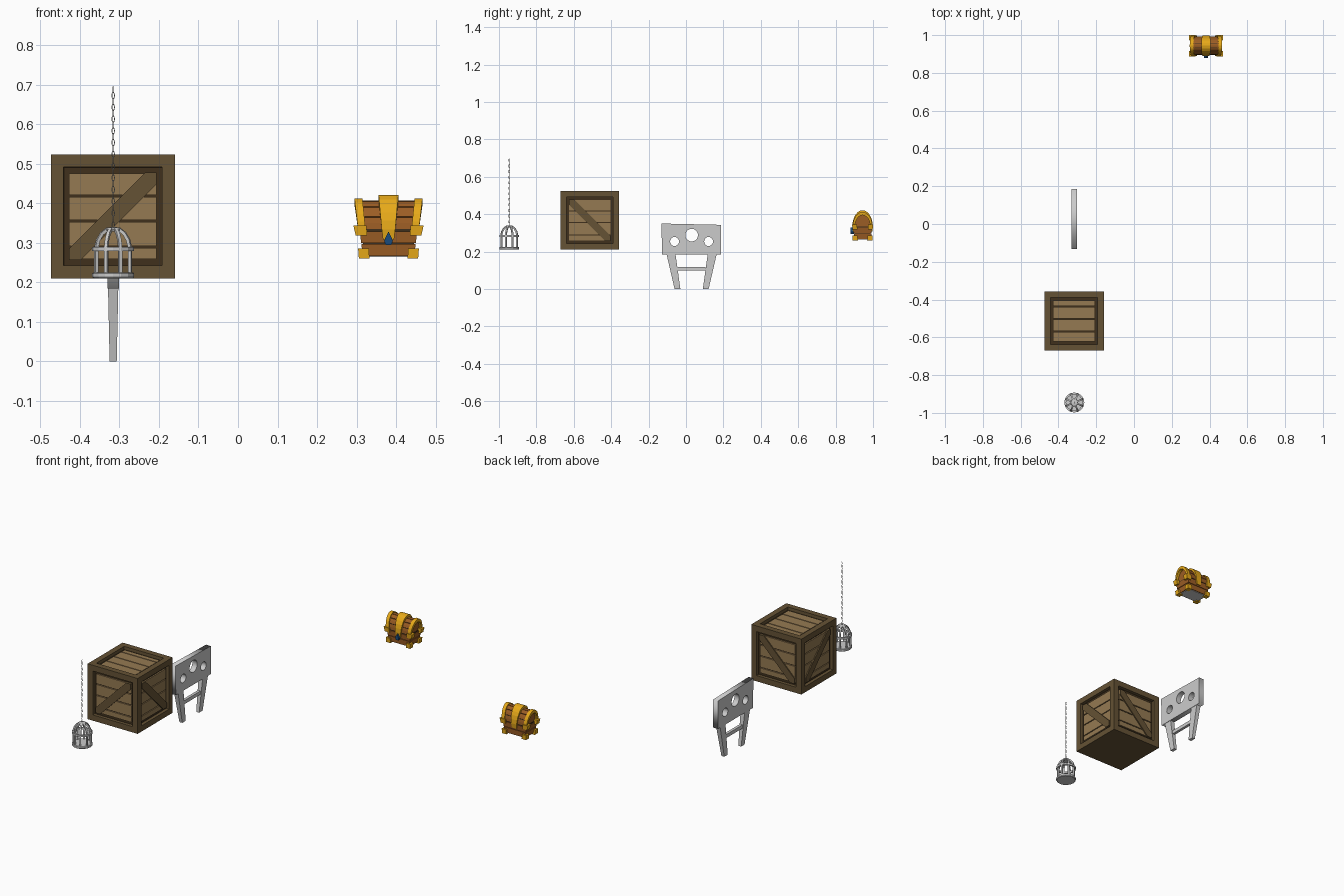
import bpy, bmesh
from math import sin, cos, pi, radians
from mathutils import Matrix, Vector

if "Cube" in bpy.data.objects:
    bpy.data.objects.remove(bpy.data.objects["Cube"])


def material(name, rgb):
    m = bpy.data.materials.new(name)
    m.diffuse_color = (*rgb, 1)
    m.use_nodes = True
    m.node_tree.nodes["Principled BSDF"].inputs["Base Color"].default_value = m.diffuse_color
    return m


FRAME = material("dark_timber", (0.13, 0.085, 0.035))
PLANK = material("light_timber", (0.30, 0.195, 0.085))
GAP = material("gap_shadow", (0.05, 0.03, 0.012))
WOOD = material("chest_wood", (0.33, 0.11, 0.018))
GOLD = material("gold", (0.80, 0.40, 0.01))
BLUE = material("lock_blue", (0.01, 0.07, 0.20))


def finish(name, bm, *mats, at=(0, 0, 0)):
    bmesh.ops.recalc_face_normals(bm, faces=bm.faces)
    me = bpy.data.meshes.new(name)
    bm.to_mesh(me)
    bm.free()
    for m in mats:
        me.materials.append(m)
    ob = bpy.data.objects.new(name, me)
    ob.location = at
    bpy.context.collection.objects.link(ob)
    return ob


def loft(bm, rings, closed=False):
    """Skin a row of equal point loops; cap the ends unless closed."""
    vs = [[bm.verts.new(p) for p in r] for r in rings]
    n = len(vs[0])
    for i in range(len(vs) - (0 if closed else 1)):
        a, b = vs[i], vs[(i + 1) % len(vs)]
        for j in range(n):
            bm.faces.new((a[j], a[(j + 1) % n], b[(j + 1) % n], b[j]))
    if not closed:
        bm.faces.new(vs[0][::-1])
        bm.faces.new(vs[-1])


def rect(x0, x1, y0, y1, z):
    return [(x0, y0, z), (x1, y0, z), (x1, y1, z), (x0, y1, z)]


def box(bm, x0, x1, y0, y1, z0, z1):
    loft(bm, [rect(x0, x1, y0, y1, z0), rect(x0, x1, y0, y1, z1)])


# ---- crate: cube with recessed panels, planks and braces
CRATE = (-0.317, -0.514, 0.367)
bm = bmesh.new()
bmesh.ops.create_cube(bm, size=0.314)
bm.normal_update()
panels = [f for f in bm.faces if f.normal.z > -0.5]
bmesh.ops.inset_individual(bm, faces=panels, thickness=0.046)
bmesh.ops.inset_individual(bm, faces=panels, thickness=0.0005, depth=-0.018)
for f in panels:
    f.material_index = 1
finish("crate_frame", bm, FRAME, GAP, at=CRATE)


def slab(bm, M, pts, d0, d1):
    loft(bm, [[M @ Vector((x, -d, z)) for x, z in pts] for d in (d0, d1)])


planks, braces = bmesh.new(), bmesh.new()
H, E, G = 0.1105, 0.029, 0.0025
sides = [Matrix.Rotation(k * pi / 2, 3, 'Z') for k in range(4)]
top = Matrix.Rotation(-pi / 2, 3, 'X')
for M in sides + [top]:
    cuts = [-H, -0.055, 0.01, 0.078, H] if M is top else [-H, -0.078, -0.012, 0.051, H]
    for a, b in zip(cuts, cuts[1:]):
        a, b = a + G, b - G
        slab(planks, M, [(-H, a), (H, a), (H, b), (-H, b)], 0.138, 0.147)
for M, s in zip(sides, (1, -1, -1, 1)):
    diag = [(-H, E - H), (-H, -H), (E - H, -H), (H, H - E), (H, H), (H - E, H)]
    slab(braces, M, [(s * x, z) for x, z in diag], 0.138, 0.153)
finish("crate_planks", planks, PLANK, at=CRATE)
finish("crate_braces", braces, FRAME, at=CRATE)

# ---- pillory board: filled outline with three holes
cu = bpy.data.curves.new("pillory_board", 'CURVE')
cu.dimensions, cu.fill_mode, cu.extrude = '2D', 'BOTH', 0.015


def circle(cx, cz, r, n=20):
    return [(cx + r * cos(2 * pi * i / n), cz + r * sin(2 * pi * i / n)) for i in range(n)]


outline = [(-0.127, 0.184), (0.186, 0.184), (0.186, 0.343), (-0.132, 0.350)]
for pts in (outline, circle(0.03, 0.288, 0.034), circle(-0.061, 0.254, 0.024), circle(0.121, 0.254, 0.024)):
    sp = cu.splines.new('POLY')
    sp.points.add(len(pts) - 1)
    for p, q in zip(sp.points, pts):
        p.co = (*q, 0, 1)
    sp.use_cyclic_u = True
board = bpy.data.objects.new("pillory_board", cu)
board.location.x = -0.316
board.rotation_euler = (pi / 2, 0, pi / 2)
bpy.context.collection.objects.link(board)
bpy.context.view_layer.objects.active = board
board.select_set(True)
bpy.ops.object.convert(target='MESH')

# pillory legs and crossbar
bm = bmesh.new()
for s in (-1, 1):
    loft(bm, [rect(-0.009, 0.009, s * 0.060, s * 0.091, 0),
              rect(-0.013, 0.013, s * 0.086, s * 0.134, 0.186)])
finish("pillory_legs", bm, at=(-0.316, 0.03, 0))
bm = bmesh.new()
box(bm, -0.008, 0.008, -0.075, 0.075, 0.098, 0.118)
finish("pillory_crossbar", bm, at=(-0.316, 0.03, 0))

# ---- hanging cage
CAGE = (-0.316, -0.945, 0)


def lathe(bm, profile, n=16, closed=False):
    loft(bm, [[(r * cos(2 * pi * i / n), r * sin(2 * pi * i / n), z) for i in range(n)]
              for r, z in profile], closed)


bm = bmesh.new()
lathe(bm, [(0.050, 0.210), (0.053, 0.213), (0.053, 0.222), (0.050, 0.225)])
finish("cage_floor", bm, at=CAGE)
bm = bmesh.new()
lathe(bm, [(0.043, 0.279), (0.053, 0.279), (0.053, 0.289), (0.043, 0.289)], closed=True)
finish("cage_ring", bm, at=CAGE)
bm = bmesh.new()
lathe(bm, [(0.019, 0.329), (0.021, 0.333), (0.018, 0.338), (0.005, 0.340)])
finish("cage_cap", bm, at=CAGE)
bm = bmesh.new()
path = [(0.046, 0.222), (0.046, 0.288), (0.041, 0.307), (0.031, 0.323), (0.015, 0.335)]
T = 0.0042
for k in range(8):
    R = Matrix.Rotation(k * pi / 4 + pi / 8, 3, 'Z')
    rings = []
    for i, (r, z) in enumerate(path):
        a, b = path[max(i - 1, 0)], path[min(i + 1, len(path) - 1)]
        d = Vector((b[0] - a[0], 0, b[1] - a[1])).normalized()
        n, c = Vector((d.z, 0, -d.x)) * T, Vector((r, 0, z))
        t = Vector((0, T, 0))
        rings.append([R @ p for p in (c + n + t, c - n + t, c - n - t, c + n - t)])
    loft(bm, rings)
finish("cage_bars", bm, at=CAGE)

# chain of alternating oval links
bm = bmesh.new()
LINKS, Z0, Z1 = 24, 0.338, 0.695
pitch = (Z1 - Z0) / LINKS
for k in range(LINKS):
    R = Matrix.Rotation(k * pi / 2, 3, 'Z')
    mid = Vector((0, 0, Z0 + pitch * (k + 0.5)))
    rings = []
    for i in range(10):
        a = 2 * pi * i / 10
        d = Vector((cos(a), 0, sin(a)))
        c = Vector((0.0032 * cos(a), 0, 0.0085 * sin(a)))
        t = Vector((0, 0.0011, 0))
        rings.append([mid + R @ p for p in (c + d * 0.0011, c + t, c - d * 0.0011, c - t)])
    loft(bm, rings, closed=True)
finish("cage_chain", bm, at=CAGE)

# ---- treasure chest
CHEST = (0.381, 0.944, 0)
RIM = 0.333


def arc(x, ry, rz, t):
    return (x, -ry * cos(t), RIM + rz * sin(t))


def arch(bm, outer, inner, span, t0=0.0, t1=pi, n=12):
    """Curved band over the lid; span(t) gives its x limits."""
    rings = []
    for i in range(n + 1):
        t = t0 + (t1 - t0) * i / n
        a, b = span(t)
        rings.append([arc(a, *outer, t), arc(b, *outer, t), arc(b, *inner, t), arc(a, *inner, t)])
    loft(bm, rings)


def body(bm, z0, z1, inset=0.0):
    rings = []
    for z in (z0, z1):
        x, y = 0.064 + (z - 0.26) * 0.13 - inset, 0.045 + (z - 0.26) * 0.06 - inset
        rings.append(rect(-x, x, -y, y, z))
    loft(bm, rings)


def half_disc(bm, x0, x1, ry, rz):
    loft(bm, [[arc(x, ry, rz, pi * i / 12) for i in range(13)] for x in (x0, x1)])


# dark core, seen only through gaps
bm = bmesh.new()
body(bm, 0.268, 0.335, 0.004)
half_disc(bm, -0.062, 0.062, 0.044, 0.070)
finish("chest_core", bm, GAP, at=CHEST)
# body boards, lid planks and lid ends
bm = bmesh.new()
for z0, z1 in ((0.267, 0.297), (0.300, 0.329)):
    body(bm, z0, z1)
for k in range(7):
    arch(bm, (0.048, 0.074), (0.040, 0.062), lambda t: (-0.066, 0.066),
         pi * k / 7 + 0.025, pi * (k + 1) / 7 - 0.025, 2)
for s in (-1, 1):
    half_disc(bm, s * 0.060, s * 0.068, 0.044, 0.069)
finish("chest_boards", bm, WOOD, at=CHEST)
bm = bmesh.new()
box(bm, -0.060, 0.060, -0.041, 0.041, 0.264, 0.270)
finish("chest_underside", bm, at=CHEST)
# gold lid bands
bm = bmesh.new()
arch(bm, (0.055, 0.088), (0.044, 0.070), lambda t: (-0.017 - 0.008 * sin(t), 0.017 + 0.008 * sin(t)))
for s in (-1, 1):
    arch(bm, (0.053, 0.079), (0.041, 0.062),
         lambda t: (s * (0.058 + 0.008 * sin(t)), s * (0.077 + 0.009 * sin(t))))
    # band tongue below the rim
    loft(bm, [rect(-0.014, 0.014, s * 0.044, s * 0.052, 0.308),
              rect(-0.017, 0.017, s * 0.044, s * 0.055, RIM)])
finish("chest_bands", bm, GOLD, at=CHEST)
# gold corner blocks at foot and rim
bm = bmesh.new()
for sx in (-1, 1):
    for sy in (-1, 1):
        loft(bm, [rect(sx * 0.048, sx * 0.075, sy * 0.025, sy * 0.053, 0.260),
                  rect(sx * 0.050, sx * 0.077, sy * 0.027, sy * 0.054, 0.286)])
        loft(bm, [rect(sx * 0.054, sx * 0.083, sy * 0.028, sy * 0.054, 0.318),
                  rect(sx * 0.056, sx * 0.089, sy * 0.029, sy * 0.056, 0.344)])
finish("chest_corners", bm, GOLD, at=CHEST)
# drop-shaped lock
bm = bmesh.new()
drop = [(0, 0.328), (0.007, 0.315), (0.011, 0.305), (0.007, 0.294),
        (-0.007, 0.294), (-0.011, 0.305), (-0.007, 0.315)]
loft(bm, [[(x, y, z) for x, z in drop] for y in (-0.046, -0.064)])
finish("chest_lock", bm, BLUE, at=CHEST)
